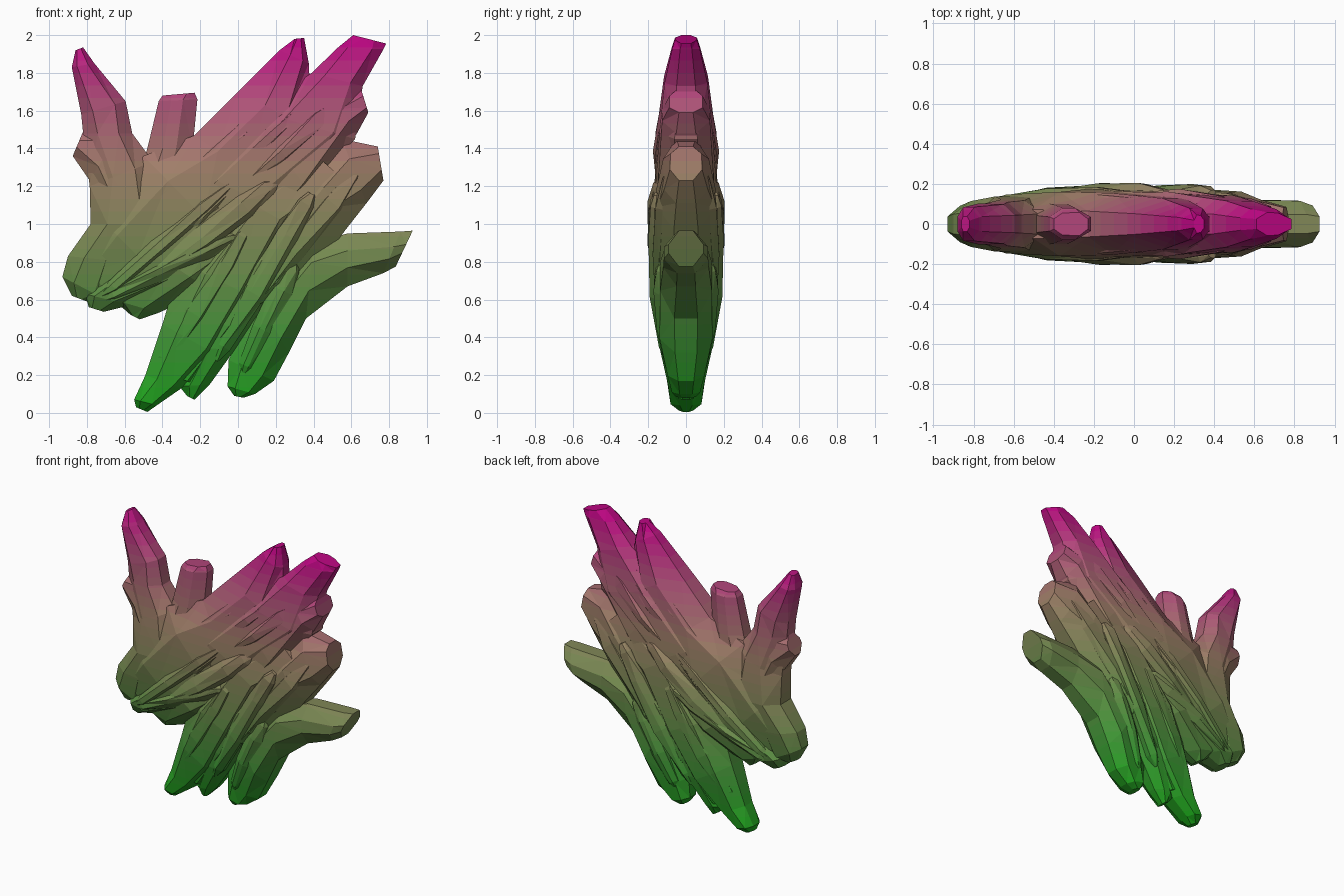
import bpy, bmesh, math, random
from mathutils import Vector
from mathutils.bvhtree import BVHTree

if "Cube" in bpy.data.objects:
    bpy.data.objects.remove(bpy.data.objects["Cube"])

random.seed(4)
BANDS = 30
STOPS = [(0, (.12, .68, .12)), (.35, (.25, .60, .22)), (.8, (.44, .54, .31)),
         (1.3, (.62, .49, .41)), (1.65, (.68, .32, .47)), (2.0, (.74, .03, .51))]
parts = []


def gradient(z):
    for (a, ca), (b, cb) in zip(STOPS, STOPS[1:]):
        if z <= b:
            t = (z - a) / (b - a)
            return [(u + (v - u) * t) ** 2.2 for u, v in zip(ca, cb)] + [1]


# green to magenta colour bands
mats = []
for i in range(BANDS):
    m = bpy.data.materials.new(f"band_{i}")
    m.diffuse_color = gradient((i + .5) * 2 / BANDS)
    m.use_nodes = True
    m.node_tree.nodes["Principled BSDF"].inputs["Base Color"].default_value = m.diffuse_color
    mats.append(m)


def loft(name, rings, jitter=.06):
    """rings: (left x, left z, right x, right z, half depth, y offset)"""
    bm = bmesh.new()
    loops = []
    for x1, z1, x2, z2, d, y in rings:
        c = Vector(((x1 + x2) / 2, y, (z1 + z2) / 2))
        h = Vector(((x2 - x1) / 2, 0, (z2 - z1) / 2))
        wobble = [(random.uniform(-3, 3) * jitter, random.uniform(-1.5, .5) * jitter) for _ in range(4)]
        loop = []
        for k in range(8):
            a = math.radians(22.5 + 45 * k)
            u, v = [f(a) / math.cos(math.pi / 8) for f in (math.cos, math.sin)]
            if abs(u) < .9:
                du, dv = wobble[min(k, 7 - k)]
                u += du
                v *= 1 + dv
            p = c + h * u
            p.y += d * v
            loop.append(bm.verts.new(p))
        loops.append(loop)
    for a, b in zip(loops, loops[1:]):
        for k in range(8):
            j = (k + 1) % 8
            bm.faces.new((a[k], a[j], b[j], b[k]))
    bm.faces.new(loops[0])
    bm.faces.new(loops[-1][::-1])
    bmesh.ops.recalc_face_normals(bm, faces=bm.faces)
    bmesh.ops.triangulate(bm, faces=bm.faces[:])
    tree = BVHTree.FromBMesh(bm)
    for i in range(1, BANDS):
        bmesh.ops.bisect_plane(bm, geom=bm.verts[:] + bm.edges[:] + bm.faces[:],
                               plane_co=(0, 0, i * 2 / BANDS), plane_no=(0, 0, 1))
    for f in bm.faces:
        f.material_index = max(0, min(BANDS - 1, int(f.calc_center_median().z * BANDS / 2)))
    me = bpy.data.meshes.new(name)
    for m in mats:
        me.materials.append(m)
    ob = bpy.data.objects.new(name, me)
    bpy.context.collection.objects.link(ob)
    parts.append((bm, tree, ob))
    return ob


def shard(name, *rings):
    loft(name, [r + (0,) for r in rings])


def ridge(name, x1, z1, x2, z2, w, y0, y1):
    """Slim spindle on the face from the low end to the high end, mirrored to the back."""
    d = Vector((x2 - x1, z2 - z1)).normalized()
    n = Vector((-d.y, d.x))
    rings = []
    for t, s in ((0, .3), (.08, .7), (.4, 1), (.75, 1), (.94, .75), (1, .35)):
        x, z = x1 + (x2 - x1) * t, z1 + (z2 - z1) * t
        y = y0 + (y1 - y0) * t + .02 * math.sin(math.pi * t)
        k = w * s
        rings.append((x + n.x * k, z + n.y * k, x - n.x * k, z - n.y * k, .055 * s + .008, -y))
    ob = loft(name, rings, .12)
    mod = ob.modifiers.new("back", 'MIRROR')
    mod.use_axis = (False, True, False)
    mod.use_mirror_merge = False


def inside(tree, p):
    d = Vector((.313, .871, .379)).normalized()
    hits, o = 0, p
    while hits < 20:
        q = tree.ray_cast(o, d)[0]
        if q is None:
            break
        hits += 1
        o = q + d * 1e-5
    return hits % 2 == 1


# left side: tall horn, spur, short stub
shard("left_horn", (-.86, 1.92, -.82, 1.935, .04), (-.88, 1.83, -.76, 1.85, .09),
      (-.83, 1.58, -.595, 1.65, .105), (-.82, 1.48, -.56, 1.48, .11), (-.785, 1.2, -.45, 1.33, .125),
      (-.78, 1.0, -.4, 1.0, .145), (-.90, .83, -.6, .8, .12), (-.93, .72, -.7, .6, .09),
      (-.88, .62, -.8, .59, .05))
shard("horn_spur", (-.875, 1.36, -.82, 1.49, .07), (-.785, 1.23, -.62, 1.5, .1),
      (-.70, 1.0, -.45, 1.25, .12))
shard("short_stub", (-.40, 1.68, -.23, 1.695, .06), (-.42, 1.65, -.215, 1.66, .085),
      (-.48, 1.4, -.24, 1.4, .1), (-.58, 1.05, -.3, 1.1, .12))

# upper diagonals
shard("upper_blade", (.30, 1.98, .35, 1.985, .045), (.22, 1.92, .375, 1.85, .08),
      (-.0, 1.7, .39, 1.5, .125), (-.23, 1.47, .15, 1.2, .155), (-.5, 1.36, -.1, .95, .175),
      (-.75, 1.05, -.4, .7, .15), (-.88, .8, -.65, .62, .1), (-.9, .7, -.8, .6, .05))
shard("top_blade", (.61, 2.0, .785, 1.955, .06), (.53, 1.935, .77, 1.925, .075),
      (.39, 1.8, .66, 1.73, .12), (.1, 1.6, .62, 1.45, .145), (-.25, 1.3, .25, 1.05, .165),
      (-.6, .9, -.3, .65, .15), (-.8, .65, -.7, .56, .07))
shard("right_blade", (.65, 1.72, .69, 1.59, .09), (.5, 1.68, .63, 1.48, .125),
      (.2, 1.4, .4, 1.15, .16), (-.1, 1.0, .1, .8, .15))

# right side: blunt branch and low arm running into the right foot
shard("right_branch", (.74, 1.41, .77, 1.23, .09), (.55, 1.45, .68, 1.11, .125),
      (.4, 1.3, .57, .97, .155), (.0, .9, .3, .6, .17), (-.25, .55, 0, .43, .14),
      (-.36, .2, -.22, .15, .08))
shard("low_arm", (.925, .965, .835, .775, .09), (.86, .96, .77, .74, .115),
      (.58, .95, .58, .67, .12), (.4, .9, .36, .5, .15), (.1, .6, .27, .32, .14),
      (-.05, .28, .19, .17, .1), (-.055, .14, .09, .10, .08), (-.02, .09, .03, .08, .05))

# lower left: feet and snouts
shard("left_foot", (-.54, .03, -.48, .005, .04), (-.55, .07, -.43, .04, .08),
      (-.49, .2, -.30, .13, .1), (-.4, .47, -.1, .3, .14), (-.3, .8, .1, .6, .17),
      (.0, 1.15, .35, .95, .17), (.35, 1.42, .6, 1.2, .13))
shard("middle_foot", (-.27, .09, -.23, .07, .04), (-.31, .14, -.15, .15, .07),
      (-.22, .35, -.02, .33, .12), (0, .7, .2, .6, .16))
shard("lower_snout", (-.57, .52, -.52, .495, .05), (-.66, .6, -.42, .53, .09),
      (-.45, .85, -.15, .65, .16), (-.1, 1.1, .1, .9, .15))
shard("front_snout", (-.79, .56, -.71, .535, .07), (-.81, .63, -.57, .57, .12),
      (-.5, .9, -.28, .68, .16), (-.15, 1.15, .0, .95, .165))

# slim overlapping ridges on both faces
ridge("ridge_long_upper", -.72, .82, .25, 1.72, .06, .09, .055)
ridge("ridge_top", -.1, 1.2, .6, 1.86, .06, .105, .035)
ridge("ridge_top_right", .0, 1.18, .58, 1.68, .05, .11, .06)
ridge("ridge_centre", -.72, .62, .0, 1.24, .05, .09, .12)
ridge("ridge_bold", -.45, .72, .2, 1.22, .065, .125, .125)
ridge("ridge_short", -.72, .6, .01, .94, .045, .075, .13)
ridge("ridge_tall", -.12, .28, .39, 1.16, .06, .085, .145)
ridge("ridge_foot", -.42, .22, .05, .98, .06, .055, .125)
ridge("ridge_branch", .05, .55, .65, 1.3, .06, .115, .07)
ridge("ridge_right_foot", .02, .2, .3, .8, .06, .055, .115)

# drop faces buried inside neighbouring parts
for bm, tree, ob in parts:
    buried = []
    for f in bm.faces:
        pts = [f.calc_center_median()] + [v.co for v in f.verts]
        if any(t is not tree and all(inside(t, p) for p in pts) for _, t, _ in parts):
            buried.append(f)
    bmesh.ops.delete(bm, geom=buried, context='FACES')
    bm.to_mesh(ob.data)
for bm, _, _ in parts:
    bm.free()
